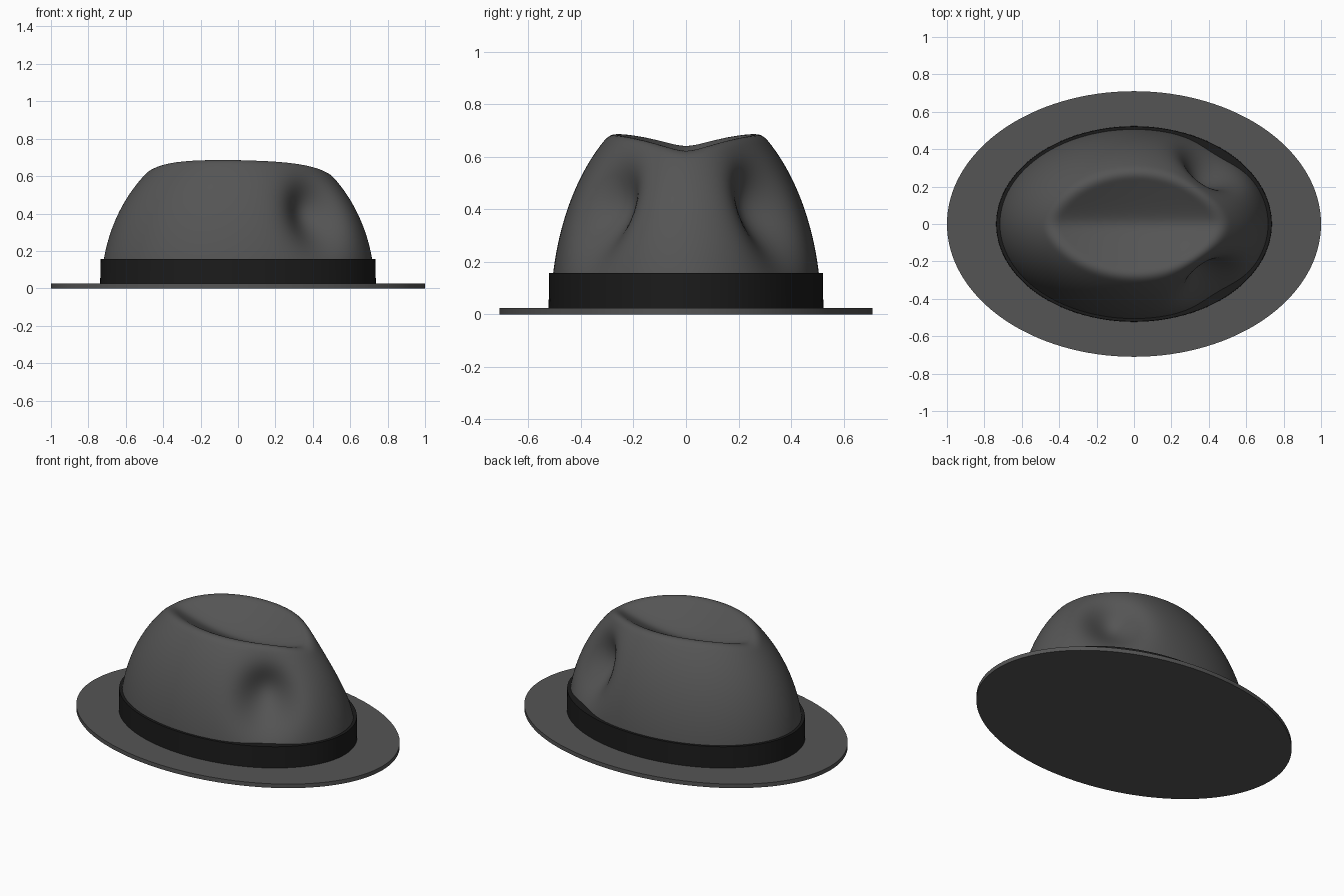
import bpy, bmesh, math

if "Cube" in bpy.data.objects:
    bpy.data.objects.remove(bpy.data.objects["Cube"])

RX, RY, RZ = 0.73, 0.515, 0.83   # dome radii of the undented crown


def material(name, v):
    m = bpy.data.materials.new(name)
    m.diffuse_color = (v, v, v, 1)
    m.use_nodes = True
    m.node_tree.nodes["Principled BSDF"].inputs["Base Color"].default_value = m.diffuse_color
    return m


felt = material("grey felt", 0.09)
ribbon = material("black ribbon", 0.011)


def finish(name, bm, mat):
    bmesh.ops.recalc_face_normals(bm, faces=bm.faces)
    me = bpy.data.meshes.new(name)
    bm.to_mesh(me)
    bm.free()
    ob = bpy.data.objects.new(name, me)
    bpy.context.collection.objects.link(ob)
    me.materials.append(mat)
    bpy.ops.object.select_all(action='DESELECT')
    ob.select_set(True)
    bpy.context.view_layer.objects.active = ob
    bpy.ops.object.shade_smooth_by_angle(angle=math.radians(50))
    return ob


def lofted(rings):
    """Skin a list of closed rings of points, capping both ends."""
    bm = bmesh.new()
    rows = [[bm.verts.new(p) for p in r] for r in rings]
    n = len(rows[0])
    for a, b in zip(rows, rows[1:]):
        for i in range(n):
            j = (i + 1) % n
            bm.faces.new((a[i], a[j], b[j], b[i]))
    bm.faces.new(rows[0])
    bm.faces.new(rows[-1])
    return bm


def ellipse(rx, ry, z, n=128):
    return [(rx * math.cos(2 * math.pi * i / n), ry * math.sin(2 * math.pi * i / n), z)
            for i in range(n)]


def smooth_min(a, b, k):
    h = max(k - abs(a - b), 0) / k
    return min(a, b) - h * h * k / 4


def shape_crown(x, y, z):
    # lengthwise hollow pressed into the top
    hollow = 0.53 + 0.6 * math.sqrt(y * y + 0.0025) + 0.4 * x * x - 0.03 * x
    z2 = smooth_min(z, hollow, 0.06)
    # pinch on each side towards +x
    s = 1 if y >= 0 else -1
    dx, dy, dz = x - 0.43, abs(y) - 0.335, z - 0.39
    along = 0.82 * dx - 0.56 * dy
    across = 0.56 * dx + 0.82 * dy
    d = 0.15 * math.exp(-0.5 * ((along / 0.105) ** 2 + (across / 0.16) ** 2 + (dz / 0.13) ** 2))
    return (x - 0.56 * d, y - s * 0.82 * d, z2)


# brim
finish("brim", lofted([ellipse(1.0, 0.71, 0), ellipse(1.0, 0.71, 0.025)]), felt)

# hat band
finish("hat_band", lofted([ellipse(0.737, 0.523, 0.02), ellipse(0.735, 0.521, 0.157)]), ribbon)

# crown
rings = []
ROWS = 72
start = math.asin(0.03 / RZ)
for k in range(ROWS):
    t = start + (math.pi / 2 - 0.004 - start) * k / (ROWS - 1)
    c, z = math.cos(t), RZ * math.sin(t)
    rings.append([shape_crown(*p) for p in ellipse(RX * c, RY * c, z, 160)])
finish("crown", lofted(rings), felt)
